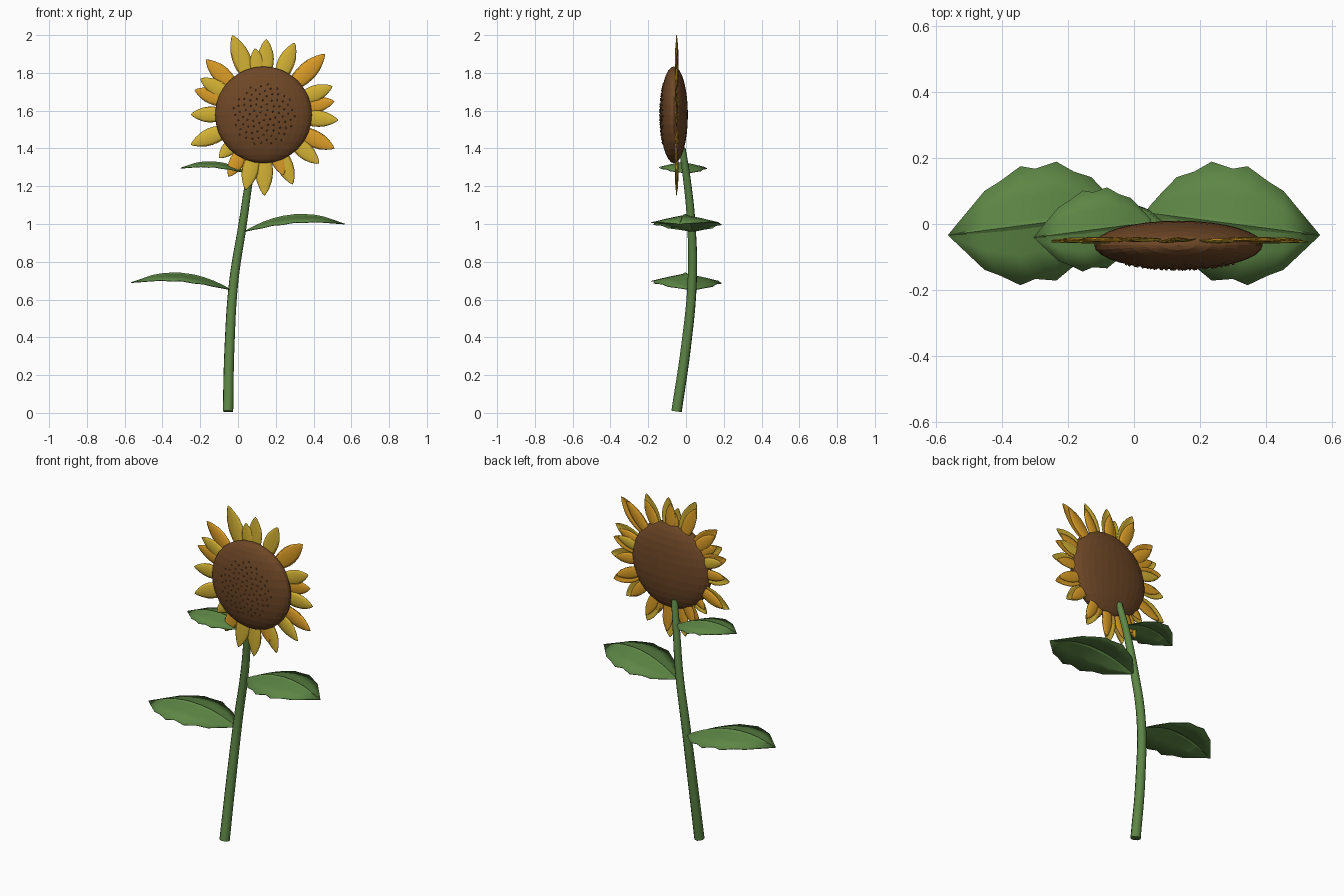
import bpy, bmesh, math
from mathutils import Matrix, Vector

if "Cube" in bpy.data.objects:
    bpy.data.objects.remove(bpy.data.objects["Cube"])


def material(name, rgb):
    mat = bpy.data.materials.new(name)
    mat.use_nodes = True
    mat.diffuse_color = (*rgb, 1)
    mat.node_tree.nodes["Principled BSDF"].inputs["Base Color"].default_value = (*rgb, 1)
    return mat


GREEN = material("leaf green", (0.11, 0.24, 0.06))
BROWN = material("seed brown", (0.155, 0.063, 0.02))
YELLOW = material("petal yellow", (0.66, 0.45, 0.035))
ORANGE = material("petal orange", (0.72, 0.34, 0.02))


def add_object(name, bm, mat):
    mesh = bpy.data.meshes.new(name)
    bm.to_mesh(mesh)
    bm.free()
    mesh.materials.append(mat)
    obj = bpy.data.objects.new(name, mesh)
    bpy.context.collection.objects.link(obj)
    return obj


def smooth(obj, angle):
    bpy.ops.object.select_all(action="DESELECT")
    obj.select_set(True)
    bpy.context.view_layer.objects.active = obj
    bpy.ops.object.shade_smooth_by_angle(angle=math.radians(angle))


def blade(bm, outline, section, rise, arch, matrix):
    """Unit-length blade along x: outline gives half widths, section the drop across it."""
    rows = []
    for u, width in outline:
        height = rise * u + arch * u * (1 - u)
        rows.append([bm.verts.new(matrix @ Vector((u, v * width, height - drop * width)))
                     for v, drop in section])
    for a, b in zip(rows, rows[1:]):
        for i in range(len(section) - 1):
            face = bm.faces.new((a[i], b[i], b[i + 1], a[i + 1]))
            if matrix.determinant() < 0:
                face.normal_flip()
    # Close the pointed ends
    bmesh.ops.remove_doubles(bm, verts=bm.verts[:], dist=0.0001)


def mirrored(half):
    return [(-v, d) for v, d in reversed(half)] + [(0, 0)] + half


def thicken(obj, amount):
    mod = obj.modifiers.new("thickness", "SOLIDIFY")
    mod.thickness = amount
    mod.offset = 0


# Stem: bent tapering tube
curve = bpy.data.curves.new("stem", "CURVE")
curve.dimensions = "3D"
curve.bevel_depth = 0.028
curve.bevel_resolution = 3
curve.resolution_u = 6
curve.use_fill_caps = True
path = [(-.053, -.05, .008, 1), (-.045, 0, .35, .95), (-.022, .033, .7, .88),
        (.025, .028, 1, .8), (.062, .003, 1.25, .72), (.09, -.02, 1.4, .65)]
spline = curve.splines.new("BEZIER")
spline.bezier_points.add(len(path) - 1)
for point, (x, y, z, r) in zip(spline.bezier_points, path):
    point.co = (x, y, z)
    point.radius = r
    point.handle_left_type = point.handle_right_type = "AUTO"
curve.materials.append(GREEN)
stem = bpy.data.objects.new("stem", curve)
bpy.context.collection.objects.link(stem)
bpy.ops.object.select_all(action="DESELECT")
stem.select_set(True)
bpy.context.view_layer.objects.active = stem
bpy.ops.object.convert(target="MESH")
smooth(bpy.context.object, 50)

# Leaves: scalloped, arched blades with a raised midrib
leaf_outline = [(0, 0), (.03, .045), (.09, .12), (.18, .225), (.28, .27), (.38, .34),
                (.5, .315), (.585, .34), (.7, .27), (.79, .225), (1, 0)]
leaf_section = mirrored([(.06, .04), (.5, .13), (1, .25)])


def leaf(name, base, side, length):
    bm = bmesh.new()
    sweep = Matrix.Diagonal((side * length, length, length, 1))
    sweep[1][0] = -.13 * length
    blade(bm, leaf_outline, leaf_section, .075, .53, Matrix.Translation(base) @ sweep)
    obj = add_object(name, bm, GREEN)
    thicken(obj, .004)
    smooth(obj, 20)


leaf("lower_leaf", (-.035, .035, .65), -1, .53)
leaf("middle_leaf", (.035, .035, .96), 1, .53)
leaf("upper_leaf", (.055, .006, 1.268), -1, .36)

# Flower head: flattened ball
centre = Vector((.135, -.064, 1.578))
radii = Vector((.256, .074, .256))
bm = bmesh.new()
bmesh.ops.create_uvsphere(bm, u_segments=32, v_segments=16, radius=1)
bmesh.ops.transform(bm, matrix=Matrix.Translation(centre) @ Matrix.Diagonal((*radii, 1)),
                    verts=bm.verts[:])
add_object("flower_head", bm, BROWN)

# Seeds: tiny bumps spiralling over the front of the head
bm = bmesh.new()
count = 90
for i in range(count):
    r = .65 * math.sqrt((i + .5) / count)
    a = i * math.radians(137.5)
    unit = Vector((r * math.cos(a), -math.sqrt(1 - r * r), r * math.sin(a)))
    spot = centre + unit * radii
    bmesh.ops.create_icosphere(bm, subdivisions=1, radius=.005, matrix=Matrix.Translation(spot))
add_object("seeds", bm, BROWN)

# Petals: tip positions in hundredths (x, z), each with a smaller petal behind it
tips = [(-3, 200), (9, 193), (15, 198), (30, 196), (46, 190), (50, 173), (51, 165),
        (53, 155), (51, 140), (43, 132), (29, 121), (24, 126), (14, 115), (4, 118),
        (-5, 125), (-10, 135), (-25, 142), (-25, 158), (-23, 171), (-20, 177), (-17, 187)]
shades = "yyyyoyoyoyyoyyoyyyoyo"
petal_outline = [(0, .4), (.2, .7), (.4, .95), (.55, 1), (.7, .88), (.85, .56), (.95, .25), (1, 0)]
petal_section = mirrored([(.35, .02), (.7, .09), (1, .2)])
meshes = {"y": bmesh.new(), "o": bmesh.new()}
other = {"y": "o", "o": "y"}
inner = .17


def petal(shade, angle, reach, half_width, depth, facing):
    along = Vector((math.cos(angle), 0, math.sin(angle)))
    out = Vector((0, facing, 0))
    across = out.cross(along)
    frame = Matrix((along * (reach - inner), across * half_width, out * half_width)).transposed().to_4x4()
    start = centre + along * inner
    start.y = depth
    blade(meshes[shade], petal_outline, petal_section, 0, .3, Matrix.Translation(start) @ frame)


for i, ((x, z), shade) in enumerate(zip(tips, shades)):
    offset = Vector((x / 100 - centre.x, z / 100 - centre.z))
    angle = math.atan2(offset.y, offset.x)
    reach = offset.length
    half = .02 + .1 * (reach - inner)
    depth = -.05 - .004 * (i % 2)
    petal(shade, angle, reach, half, depth, -1)
    petal(other[shade] if i % 3 == 0 else "o", angle + .04 * (-1) ** i,
          reach * .92, half * .75, depth + .006, 1)

for shade, name, mat in (("y", "yellow_petals", YELLOW), ("o", "orange_petals", ORANGE)):
    obj = add_object(name, meshes[shade], mat)
    thicken(obj, .003)
    smooth(obj, 40)
